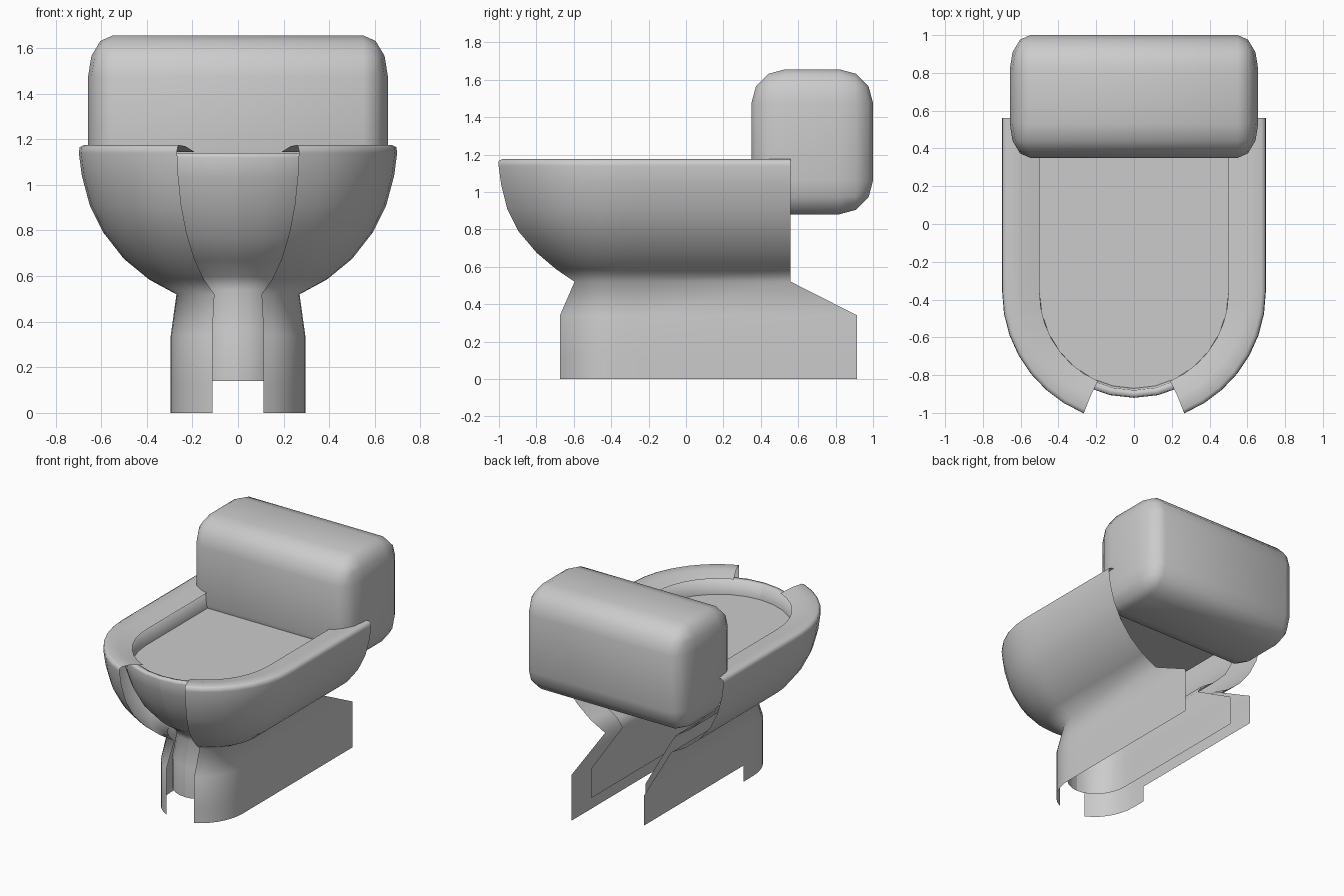
import bpy, bmesh, math

if "Cube" in bpy.data.objects:
    bpy.data.objects.remove(bpy.data.objects["Cube"])

CY = -0.36          # centre of the rounded front in plan
GAP = 22.5          # half angle of the opening in the outer front, degrees
FLOOR = 1.03        # height of the flat surface inside the bowl


def smooth(ob, angle):
    bpy.context.view_layer.objects.active = ob
    ob.select_set(True)
    bpy.ops.object.shade_smooth_by_angle(angle=math.radians(angle))
    ob.select_set(False)


def plan(side, half, front, back, start, z, n=7):
    """Half outline: elliptical nose, then a straight side to the back."""
    pts = []
    for i in range(n + 1):
        a = math.radians(start + (90 - start) * i / n)
        pts.append((side * half * math.sin(a), CY - front * math.cos(a), z))
    pts.append((side * half, -0.25, z))
    pts.append((side * half, back, z))
    return pts


def loft(name, side, rings, start, skip_strip=False):
    """Skin between stacked half outlines; optionally leave out the low rear strip."""
    bm = bmesh.new()
    rows = [[bm.verts.new(p) for p in plan(side, h, f, b, start, z)] for h, f, b, z in rings]
    for r in range(len(rows) - 1):
        low = max(rings[r][3], rings[r + 1][3]) < 0.13
        for c in range(len(rows[0]) - 1):
            if skip_strip and low and c == len(rows[0]) - 2:
                continue
            q = [rows[r][c], rows[r][c + 1], rows[r + 1][c + 1], rows[r + 1][c]]
            bm.faces.new(q if side > 0 else q[::-1])
    me = bpy.data.meshes.new(name)
    bm.to_mesh(me)
    bm.free()
    ob = bpy.data.objects.new(name, me)
    bpy.context.collection.objects.link(ob)
    smooth(ob, 85)


# Outer shell rings, floor to rim: half width, nose depth, back y, height
outer = [
    (0.295, 0.34, 0.915, 0.0), (0.295, 0.34, 0.915, 0.12), (0.295, 0.34, 0.915, 0.34),
    (0.27, 0.255, 0.56, 0.52), (0.39, 0.36, 0.56, 0.585), (0.50, 0.475, 0.56, 0.675),
    (0.59, 0.58, 0.56, 0.79), (0.65, 0.645, 0.56, 0.91), (0.685, 0.68, 0.56, 1.04),
    (0.698, 0.695, 0.56, 1.14), (0.695, 0.695, 0.56, 1.165), (0.675, 0.675, 0.56, 1.175),
    (0.605, 0.60, 0.56, 1.17), (0.50, 0.51, 0.56, 1.145),
]
loft("outer_shell_right", 1, outer, GAP)
loft("outer_shell_left", -1, outer, GAP, skip_strip=True)

# Inner bowl and pedestal lining, seen through the front opening
inner = [
    (0.22, 0.26, 0.79, 0.14), (0.22, 0.26, 0.79, 0.36), (0.20, 0.21, 0.46, 0.54),
    (0.24, 0.24, 0.46, 0.60), (0.35, 0.34, 0.46, 0.67), (0.45, 0.43, 0.46, 0.77),
    (0.52, 0.50, 0.46, 0.90), (0.56, 0.545, 0.46, 1.03), (0.57, 0.56, 0.46, 1.12),
    (0.565, 0.555, 0.46, 1.14), (0.51, 0.52, 0.46, 1.135), (0.50, 0.51, 0.46, FLOOR),
]
for side, label in ((1, "right"), (-1, "left")):
    loft("inner_bowl_" + label, side, inner, 0)

# Flat surface filling the bowl opening
edge = plan(1, 0.50, 0.51, 0.56, 0, FLOOR)
loop = edge + [(-x, y, z) for x, y, z in edge[:0:-1]]
me = bpy.data.meshes.new("bowl_surface")
me.from_pydata(loop, [], [list(range(len(loop)))])
bpy.context.collection.objects.link(bpy.data.objects.new("bowl_surface", me))

# Cistern: bevelled box, squeezed along x so its end rounding is tighter
bpy.ops.mesh.primitive_cube_add(size=1)
tank = bpy.context.object
tank.name = "cistern"
SQUEEZE = 0.6
for v in tank.data.vertices:
    v.co.x *= 1.315 / SQUEEZE
    v.co.y *= 0.65
    v.co.z *= 0.775
bm = bmesh.new()
bm.from_mesh(tank.data)
bmesh.ops.bevel(bm, geom=bm.edges[:], offset=0.18, offset_type='OFFSET', segments=3,
                profile=0.5, affect='EDGES')
for v in bm.verts:
    v.co.x *= SQUEEZE
bm.to_mesh(tank.data)
bm.free()
tank.location = (0, 0.675, 1.268)
smooth(tank, 50)
